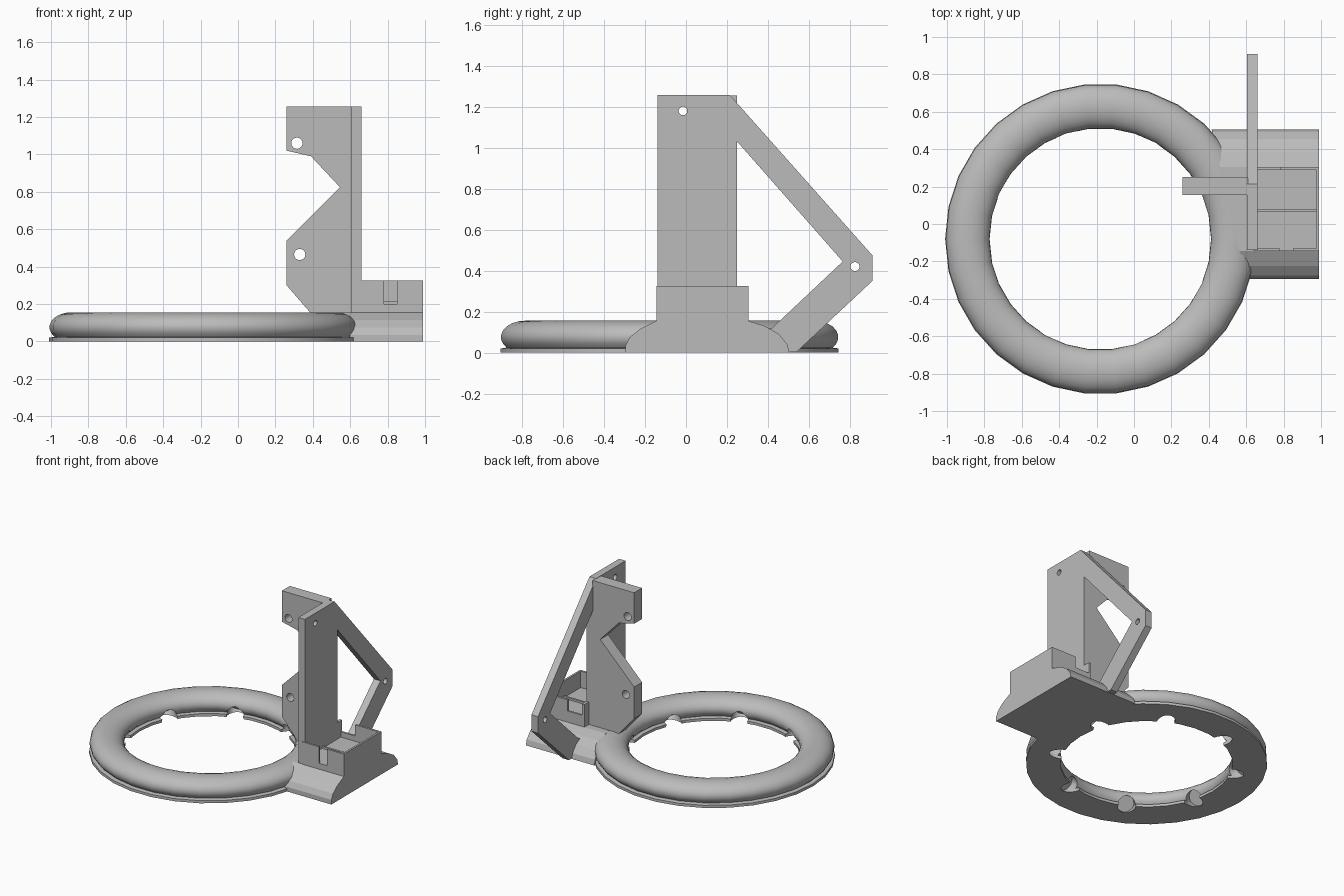
import bpy
import bmesh
from math import sin, cos, pi, radians
from mathutils import Vector

if "Cube" in bpy.data.objects:
    bpy.data.objects.remove(bpy.data.objects["Cube"], do_unlink=True)

grey = bpy.data.materials.new("plain_grey")
grey.use_nodes = True
grey.diffuse_color = (0.5, 0.5, 0.5, 1)
grey.node_tree.nodes["Principled BSDF"].inputs["Base Color"].default_value = (0.5, 0.5, 0.5, 1)


def finish(name, bm):
    bmesh.ops.recalc_face_normals(bm, faces=bm.faces[:])
    mesh = bpy.data.meshes.new(name)
    bm.to_mesh(mesh)
    bm.free()
    mesh.materials.append(grey)
    obj = bpy.data.objects.new(name, mesh)
    bpy.context.collection.objects.link(obj)
    return obj


def prism(name, outline, axis, start, end):
    """Extrude a flat outline along x (outline in y, z) or y (outline in x, z)."""
    bm = bmesh.new()
    place = (lambda p, d: (d, *p)) if axis == "x" else (lambda p, d: (p[0], d, p[1]))
    face = bm.faces.new([bm.verts.new(place(p, start)) for p in outline])
    extruded = bmesh.ops.extrude_face_region(bm, geom=[face])["geom"]
    step = Vector((end - start, 0, 0) if axis == "x" else (0, end - start, 0))
    bmesh.ops.translate(bm, vec=step, verts=[g for g in extruded if isinstance(g, bmesh.types.BMVert)])
    return finish(name, bm)


def box(name, x, y, z):
    return prism(name, [(y[0], z[0]), (y[1], z[0]), (y[1], z[1]), (y[0], z[1])], "x", *x)


def circle(centre, radius, sides=20):
    return [(centre[0] + radius * cos(2 * pi * i / sides),
             centre[1] + radius * sin(2 * pi * i / sides)) for i in range(sides)]


def cut(obj, cutters):
    for cutter in cutters:
        cutter.hide_render = True
        mod = obj.modifiers.new("cut", "BOOLEAN")
        mod.operation = "DIFFERENCE"
        mod.solver = "EXACT"
        mod.object = cutter
        bpy.context.view_layer.objects.active = obj
        bpy.ops.object.modifier_apply(modifier=mod.name)
        bpy.data.objects.remove(cutter, do_unlink=True)


# Ring: rounded section on a thin flange, revolved
ring_centre = Vector((-0.18, -0.08, 0))
section = [(0.592, 0), (0.83, 0), (0.83, 0.02)]
section += [(0.71 + 0.118 * cos(a), 0.076 + 0.08 * sin(a))
            for a in [radians(-40 + 260 * i / 16) for i in range(17)]]
section += [(0.592, 0.02)]
segments = 30
bm = bmesh.new()
loops = []
for i in range(segments):
    a = 2 * pi * i / segments
    loops.append([bm.verts.new(ring_centre + Vector((r * cos(a), r * sin(a), z))) for r, z in section])
for i in range(segments):
    here, after = loops[i], loops[(i + 1) % segments]
    for j in range(len(section)):
        k = (j + 1) % len(section)
        bm.faces.new((here[j], after[j], after[k], here[k]))
ring = finish("ring", bm)

# Slanted sockets drilled into the inner lower edge
sockets = []
for i in range(8):
    a = radians(18 + 45 * i)
    outward = Vector((cos(a), sin(a), 0))
    low = ring_centre + outward * 0.48 + Vector((0, 0, -0.1))
    high = ring_centre + outward * 0.66 + Vector((0, 0, 0.06))
    bm = bmesh.new()
    turn = (high - low).to_track_quat("Z", "Y").to_matrix().to_4x4()
    turn.translation = (low + high) / 2
    bmesh.ops.create_cone(bm, cap_ends=True, segments=18, radius1=0.062, radius2=0.062,
                          depth=(high - low).length, matrix=turn)
    sockets.append(finish("socket_cutter", bm))
cut(ring, sockets)
bpy.ops.object.select_all(action="DESELECT")
ring.select_set(True)
bpy.context.view_layer.objects.active = ring
bpy.ops.object.shade_smooth_by_angle(angle=radians(35))

# Curved foot, its inner end slanted to follow the ring
foot_outline = [(-0.295, 0), (-0.295, 0.035), (-0.275, 0.075), (-0.225, 0.115), (-0.145, 0.155),
                (0.305, 0.155), (0.385, 0.13), (0.455, 0.09), (0.495, 0.04), (0.505, 0)]
foot = prism("foot", foot_outline, "x", 0.48, 0.99)
for v in foot.data.vertices:
    if v.co.x < 0.6:
        v.co.x = 0.485 - 0.23 * (v.co.y - 0.2)

# Open tray on the foot with a cable slot and a lowered back corner
tray = box("tray", (0.64, 0.99), (-0.145, 0.305), (0.14, 0.325))
cut(tray, [box("cavity_cutter", (0.66, 0.975), (-0.13, 0.29), (0.2, 0.4)),
           box("slot_cutter", (0.78, 0.85), (-0.2, -0.1), (0.2, 0.4)),
           box("back_cutter", (0.66, 0.78), (0.25, 0.4), (0.24, 0.4))])
box("tray_rib", (0.655, 0.98), (0.065, 0.08), (0.19, 0.215))

# Upright plate with its triangular brace
brace_outline = [(-0.14, 0.02), (-0.14, 1.257), (0.215, 1.257), (0.91, 0.475),
                 (0.91, 0.35), (0.54, 0.004), (0.4, 0.004)]
upright = prism("upright_brace", brace_outline, "x", 0.605, 0.66)
cut(upright, [prism("opening_cutter", [(0.25, 1.03), (0.765, 0.445), (0.42, 0.12), (0.25, 0.12)], "x", 0.5, 0.8),
              prism("hole_cutter", circle((-0.015, 1.18), 0.021), "x", 0.5, 0.8),
              prism("hole_cutter", circle((0.825, 0.42), 0.022), "x", 0.5, 0.8)])

# Mounting plate with a V notch, at right angles to the upright
mount_outline = [(0.61, 0.15), (0.61, 1.255), (0.26, 1.255), (0.26, 1.02), (0.39, 0.99), (0.545, 0.825),
                 (0.26, 0.54), (0.26, 0.3), (0.39, 0.15)]
mount = prism("mounting_plate", mount_outline, "y", 0.155, 0.25)
cut(mount, [prism("hole_cutter", circle(c, 0.03), "y", 0.1, 0.3) for c in ((0.315, 1.06), (0.33, 0.465))])
